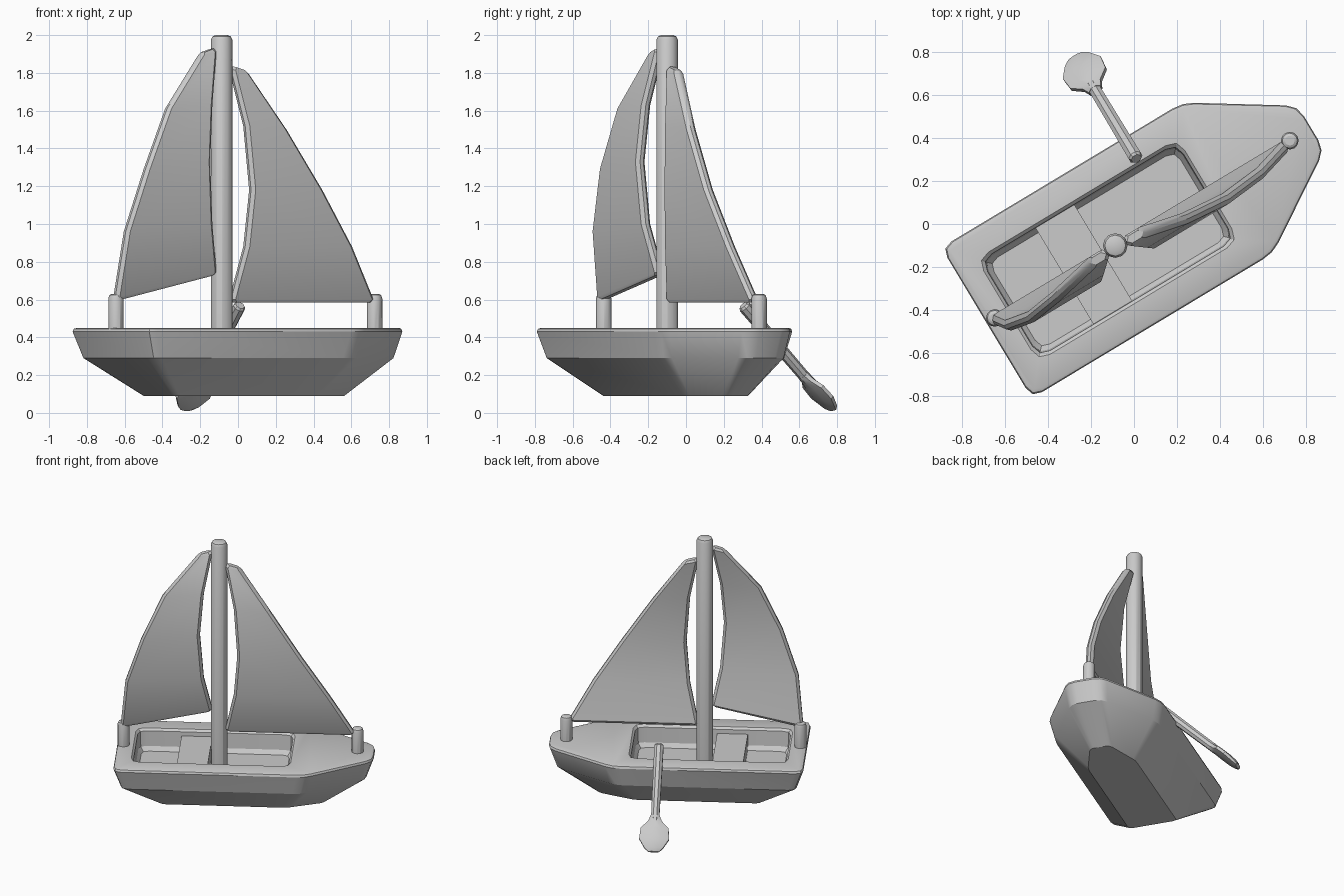
import bpy, bmesh
from math import sin, cos, pi, radians
from mathutils import Vector, Matrix

if "Cube" in bpy.data.objects:
    bpy.data.objects.remove(bpy.data.objects["Cube"])

# The boat is built along +x with its mast at the origin, then placed by this frame
FRAME = Matrix.Translation((-0.087, -0.1, 0)) @ Matrix.Rotation(radians(31), 4, 'Z')


def loft(name, rings):
    """Skin a list of equal-length point rings and cap both ends."""
    bm = bmesh.new()
    loops = [[bm.verts.new(p) for p in r] for r in rings]
    n = len(loops[0])
    for a, b in zip(loops, loops[1:]):
        for i in range(n):
            j = (i + 1) % n
            bm.faces.new((a[i], a[j], b[j], b[i]))
    bm.faces.new(loops[0][::-1])
    bm.faces.new(loops[-1])
    bmesh.ops.recalc_face_normals(bm, faces=bm.faces)
    me = bpy.data.meshes.new(name)
    bm.to_mesh(me)
    bm.free()
    ob = bpy.data.objects.new(name, me)
    bpy.context.collection.objects.link(ob)
    ob.matrix_world = FRAME
    return ob


def rounded(corners, z, r):
    """Closed outline at height z with each corner cut by three points."""
    pts = []
    n = len(corners)
    for i in range(n):
        c = Vector(corners[i])
        a = c + (Vector(corners[i - 1]) - c).normalized() * r
        b = c + (Vector(corners[(i + 1) % n]) - c).normalized() * r
        pts += [(p.x, p.y, z) for p in (a, (a + b + 2 * c) / 4, b)]
    return pts


def hull_ring(z, stern, half, shoulder, bow, bow_half, r=0.055):
    side = [(stern, half), (shoulder, half), (bow, bow_half)]
    return rounded(side + [(x, -y) for x, y in reversed(side)], z, r)


def box_ring(z, x0, x1, half, r):
    return rounded([(x0, half), (x1, half), (x1, -half), (x0, -half)], z, r)


def round_post(name, x, radius, z0, z1, sides=12):
    prof = [(radius, z0), (radius, z1 - 0.025), (radius * 0.85, z1 - 0.007), (radius * 0.55, z1)]
    return loft(name, [[(x + r * cos(2 * pi * i / sides), r * sin(2 * pi * i / sides), z)
                        for i in range(sides)] for r, z in prof])


def sail(name, rows, bulge, t=0.028):
    """rows: (luff x, luff z, leech x, leech z) from foot to head."""
    rings = []
    last = len(rows) - 1
    s = 1 if rows[0][2] > rows[0][0] else -1
    c = 0.018

    def ring(row, k, th, dz, inset):
        x0, z0, x1, z1 = row
        x0, x1 = x0 + s * inset, x1 - s * inset
        y = -0.012 - bulge * sin(pi * k / last)
        sec = [(x0, th - c), (x0 + s * c, th), (x1 - s * c, th), (x1, th - c),
               (x1, c - th), (x1 - s * c, -th), (x0 + s * c, -th), (x0, c - th)]
        return [(x, y + v, z0 + (z1 - z0) * (x - x0) / (x1 - x0) + dz) for x, v in sec]

    rings.append(ring(rows[0], 0, t - 0.009, 0, 0.012))
    for k, row in enumerate(rows):
        dz = 0.016 if k == 0 else -0.016 if k == last else 0
        rings.append(ring(row, k, t, dz, 0))
    rings.append(ring(rows[-1], last, t - 0.009, 0, 0.012))
    return loft(name, rings)


# Hull with hollow well
hull = loft("hull", [
    hull_ring(0.09, -0.39, 0.172, 0.47, 0.725, 0.07, 0.03),
    hull_ring(0.29, -0.65, 0.375, 0.58, 1.01, 0.112),
    hull_ring(0.43, -0.697, 0.408, 0.61, 1.06, 0.12),
    hull_ring(0.445, -0.692, 0.403, 0.607, 1.055, 0.118),
    hull_ring(0.45, -0.68, 0.391, 0.60, 1.043, 0.113)])
well = loft("well_cutter", [
    box_ring(0.295, -0.545, 0.465, 0.235, 0.05),
    box_ring(0.325, -0.565, 0.485, 0.255, 0.055),
    box_ring(0.435, -0.570, 0.490, 0.262, 0.06),
    box_ring(0.451, -0.585, 0.505, 0.278, 0.065),
    box_ring(0.50, -0.585, 0.505, 0.278, 0.065)])
well.hide_render = True
cut = hull.modifiers.new("well", 'BOOLEAN')
cut.object, cut.operation, cut.solver = well, 'DIFFERENCE', 'EXACT'
# Bake the cut so the helper can be removed
deps = bpy.context.evaluated_depsgraph_get()
baked = bpy.data.meshes.new_from_object(hull.evaluated_get(deps))
hull.modifiers.clear()
hull.data = baked
bpy.data.objects.remove(well)

# Seat across the well
loft("seat", [[(x, y, z) for x, y in ((-0.275, -0.27), (-0.065, -0.27), (-0.065, 0.27), (-0.275, 0.27))]
              for z in (0.28, 0.405)])

# Mast and end posts
round_post("mast", 0, 0.057, 0.28, 2.0)
round_post("bow_post", 0.945, 0.041, 0.43, 0.63)
round_post("stern_post", -0.652, 0.041, 0.43, 0.63)

# Sails
sail("fore_sail", [(0.045, 0.585, 0.925, 0.585), (0.105, 0.88, 0.765, 0.88), (0.13, 1.18, 0.57, 1.18),
                   (0.105, 1.52, 0.36, 1.50), (0.045, 1.835, 0.155, 1.81)], 0.065)
sail("aft_sail", [(-0.045, 0.73, -0.67, 0.595), (-0.10, 1.0, -0.635, 0.96), (-0.125, 1.33, -0.525, 1.29),
                  (-0.10, 1.63, -0.38, 1.61), (-0.045, 1.93, -0.15, 1.905)], 0.07)

# Oar: lofted along a slanting axis over the left side
start, end = Vector((0.292, 0.295, 0.57)), Vector((0.292, 0.847, 0.018))
axis = (end - start).normalized()
flat = Vector((0, -axis.z, axis.y))


def oar_ring(d, w, t, sides=8):
    c = start + axis * d
    return [c + Vector((w * cos(a), 0, 0)) + flat * t * sin(a)
            for a in (2 * pi * (i + 0.5) / sides for i in range(sides))]


loft("oar_shaft", [oar_ring(0, 0.025, 0.025), oar_ring(0.012, 0.034, 0.034),
                   oar_ring(0.56, 0.03, 0.03)])
loft("oar_blade", [oar_ring(d, w, t) for d, w, t in (
    (0.52, 0.034, 0.031), (0.56, 0.05, 0.028), (0.61, 0.103, 0.026), (0.69, 0.11, 0.026),
    (0.755, 0.068, 0.023), (0.78, 0.04, 0.012))])

# Smooth shading with crisp edges
for ob in bpy.context.collection.objects:
    ob.select_set(True)
    bpy.context.view_layer.objects.active = ob
bpy.ops.object.shade_smooth_by_angle(angle=radians(30))
